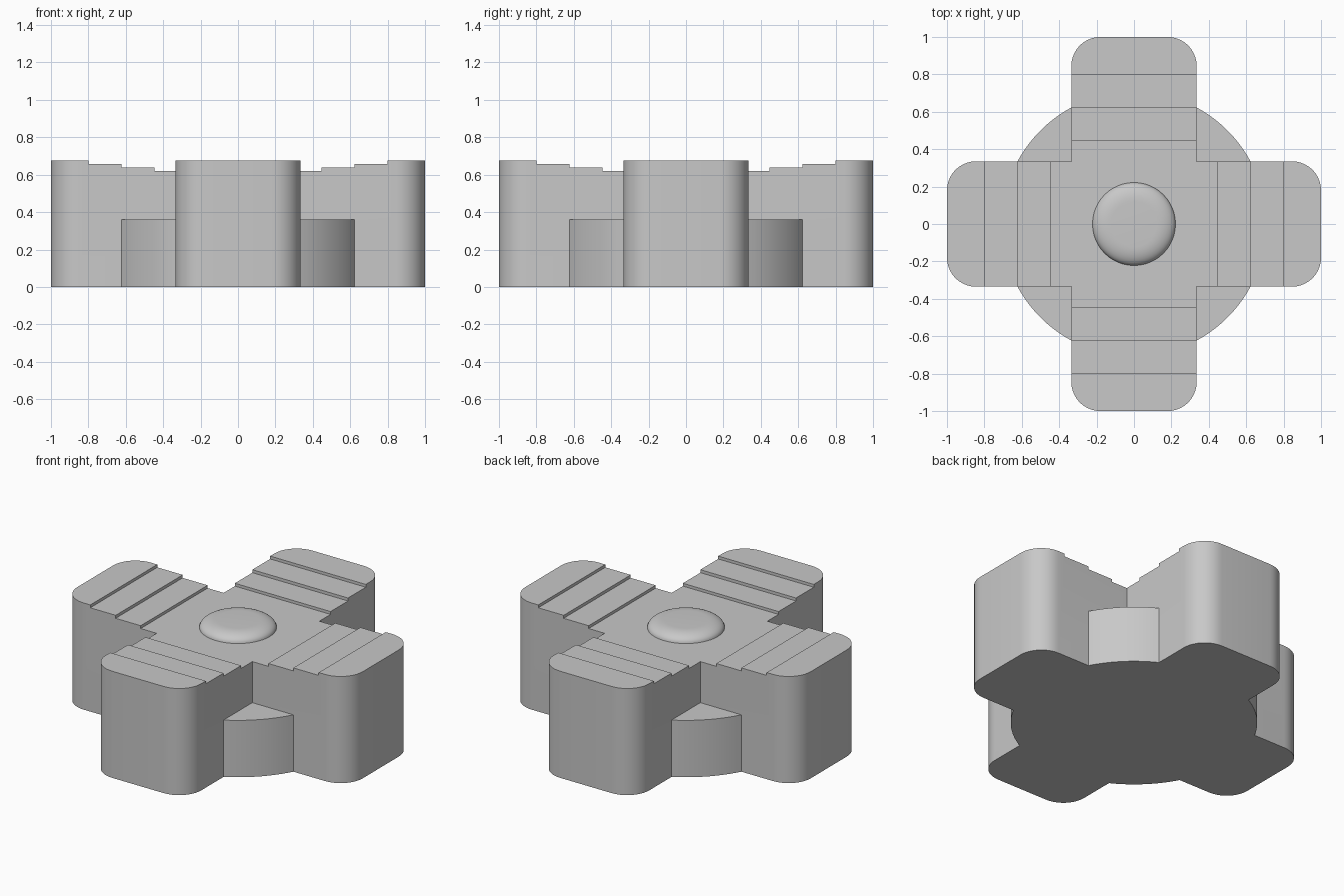
import bpy, bmesh
from math import radians, sin, cos, asin, pi
from mathutils import Matrix

if "Cube" in bpy.data.objects:
    bpy.data.objects.remove(bpy.data.objects["Cube"], do_unlink=True)

HALF = 0.335      # half width of an arm
FLOOR = 0.62      # height of the hub top
DISC_R, DISC_H = 0.707, 0.36

grey = bpy.data.materials.new("plain grey")
grey.use_nodes = True
grey.diffuse_color = (0.58, 0.58, 0.58, 1)
grey.node_tree.nodes["Principled BSDF"].inputs["Base Color"].default_value = grey.diffuse_color


def prism(bm, points, direction):
    """Extrude a closed outline along a direction."""
    face = bm.faces.new([bm.verts.new(p) for p in points])
    out = bmesh.ops.extrude_face_region(bm, geom=[face], use_keep_orig=True)
    verts = [v for v in out["geom"] if isinstance(v, bmesh.types.BMVert)]
    bmesh.ops.translate(bm, verts=verts, vec=direction)


def four_turns(bm):
    """Repeat the geometry in quarter turns about z."""
    source = bm.verts[:] + bm.edges[:] + bm.faces[:]
    for i in range(1, 4):
        copy = bmesh.ops.duplicate(bm, geom=source)
        verts = [v for v in copy["geom"] if isinstance(v, bmesh.types.BMVert)]
        bmesh.ops.rotate(bm, verts=verts, cent=(0, 0, 0),
                         matrix=Matrix.Rotation(i * pi / 2, 3, "Z"))


def finish(bm, name):
    bmesh.ops.remove_doubles(bm, verts=bm.verts, dist=0.0005)
    bmesh.ops.recalc_face_normals(bm, faces=bm.faces)
    mesh = bpy.data.meshes.new(name)
    bm.to_mesh(mesh)
    bm.free()
    mesh.materials.append(grey)
    obj = bpy.data.objects.new(name, mesh)
    bpy.context.collection.objects.link(obj)
    bpy.ops.object.select_all(action="DESELECT")
    obj.select_set(True)
    bpy.context.view_layer.objects.active = obj
    bpy.ops.object.shade_smooth_by_angle(angle=radians(35))
    return obj


# Cross body: stepped arms with rounded outer corners
bm = bmesh.new()
profile = [(HALF, 0), (1, 0), (1, 0.675), (0.8, 0.675), (0.8, 0.657),
           (0.622, 0.657), (0.622, 0.638), (0.447, 0.638), (0.447, FLOOR), (HALF, FLOOR)]
prism(bm, [(x, -HALF, z) for x, z in profile], (0, 2 * HALF, 0))
inner = [f for f in bm.faces if all(abs(v.co.x - HALF) < 1e-4 for v in f.verts)]
bmesh.ops.delete(bm, geom=inner, context="FACES")
corners = [e for e in bm.edges if all(v.co.x > 0.99 for v in e.verts)
           and abs(e.verts[0].co.z - e.verts[1].co.z) > 0.5]
bmesh.ops.bevel(bm, geom=corners, offset=0.155, segments=10, profile=0.5, affect="EDGES")
four_turns(bm)
# Hub top and underside close the middle of the cross
for z in (0, FLOOR):
    bm.faces.new([bm.verts.new((x * HALF, y * HALF, z))
                  for x, y in ((-1, -1), (1, -1), (1, 1), (-1, 1))])
finish(bm, "cross_body")

# Base disc: the four curved pieces showing between the arms
bm = bmesh.new()
start = asin(HALF / DISC_R)
sweep = pi / 2 - 2 * start
angles = [start + sweep * i / 12 for i in range(13)]
prism(bm, [(HALF, HALF, 0)] + [(DISC_R * cos(a), DISC_R * sin(a), 0) for a in angles],
      (0, 0, DISC_H))
four_turns(bm)
finish(bm, "base_disc")

# Centre button: flat top with a rolled edge
bm = bmesh.new()
steps = [pi / 2 * i / 8 for i in range(9)]
curve = [(0.122 + 0.1 * cos(t), 0, FLOOR + 0.05 * sin(t)) for t in steps]
curve.append((0, 0, FLOOR + 0.05))
verts = [bm.verts.new(p) for p in curve]
edges = [bm.edges.new(pair) for pair in zip(verts, verts[1:])]
bmesh.ops.spin(bm, geom=verts + edges, cent=(0, 0, 0), axis=(0, 0, 1),
               angle=2 * pi, steps=48, use_merge=True)
finish(bm, "centre_button")
